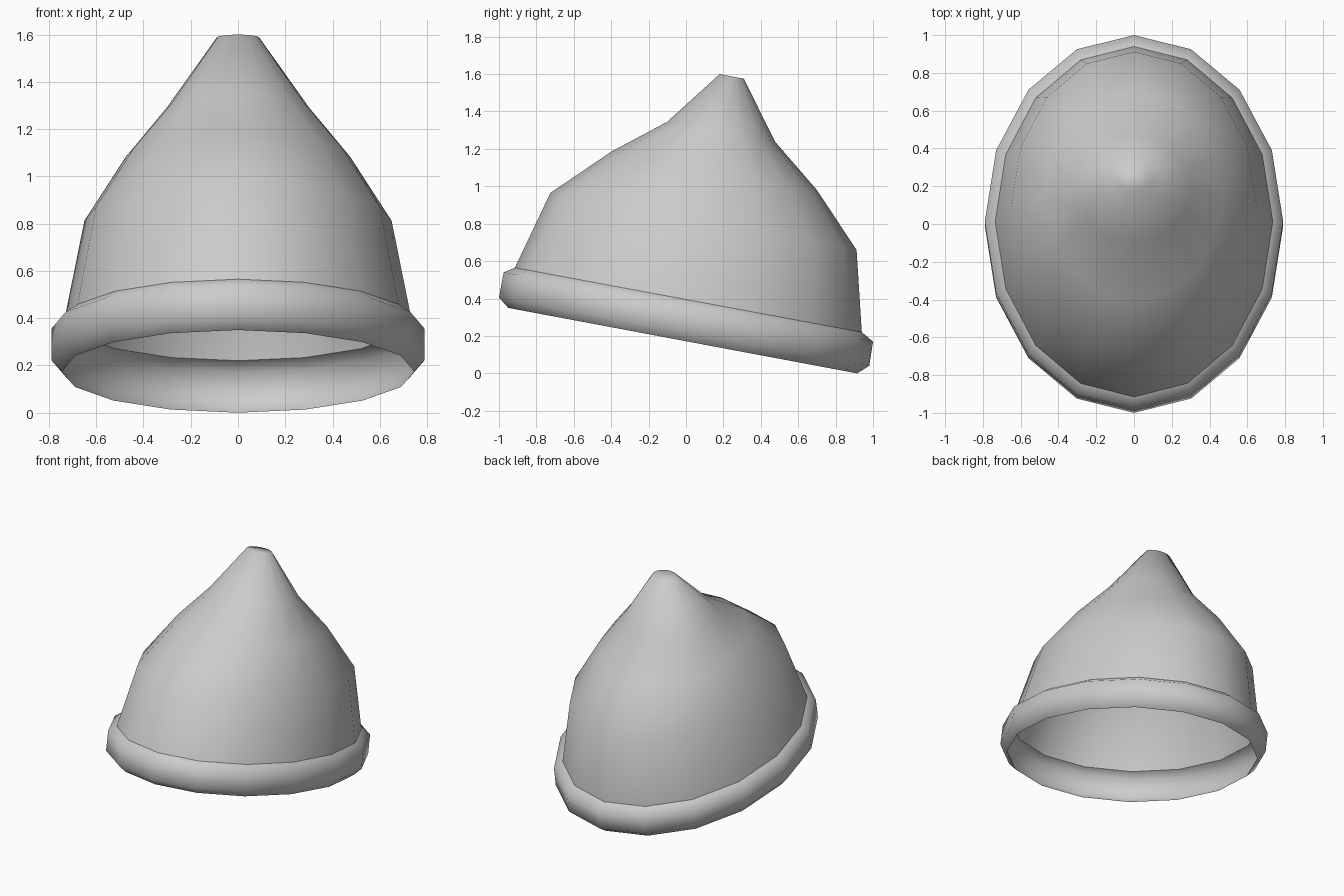
import bpy, bmesh, math

if "Cube" in bpy.data.objects:
    bpy.data.objects.remove(bpy.data.objects["Cube"])

SIDES = 16


def loft(name, rings, cap=False):
    """Skin a stack of tilted ellipses: (half width, front y, front z, back y, back z)."""
    bm = bmesh.new()
    loops = []
    for hw, fy, fz, by, bz in rings:
        loop = []
        for i in range(SIDES):
            a = 2 * math.pi * i / SIDES
            t = (1 + math.sin(a)) / 2          # 0 at the front, 1 at the back
            loop.append(bm.verts.new((hw * math.cos(a), fy + (by - fy) * t, fz + (bz - fz) * t)))
        loops.append(loop)
    for lo, hi in zip(loops, loops[1:]):
        for i in range(SIDES):
            j = (i + 1) % SIDES
            bm.faces.new((lo[i], lo[j], hi[j], hi[i]))
    if cap:
        bm.faces.new(loops[-1])
    for f in bm.faces:
        f.smooth = True
    mesh = bpy.data.meshes.new(name)
    bm.to_mesh(mesh)
    bm.free()
    obj = bpy.data.objects.new(name, mesh)
    bpy.context.collection.objects.link(obj)
    return obj


# Shared seam where the crown meets the brim
seam = (0.735, -0.915, 0.565, 0.94, 0.22)

# Rolled brim, a single open band
loft("hat_brim", [
    (0.745, -0.95, 0.35, 0.915, 0.0),
    (0.79, -1.0, 0.405, 0.98, 0.04),
    (0.79, -0.975, 0.54, 1.0, 0.17),
    seam,
])

# Tapering crown leaning to the back, closed at the tip
loft("hat_crown", [
    seam,
    (0.65, -0.725, 0.965, 0.912, 0.66),
    (0.475, -0.40, 1.185, 0.70, 0.98),
    (0.30, -0.10, 1.345, 0.475, 1.24),
    (0.09, 0.18, 1.60, 0.31, 1.575),
], cap=True)
